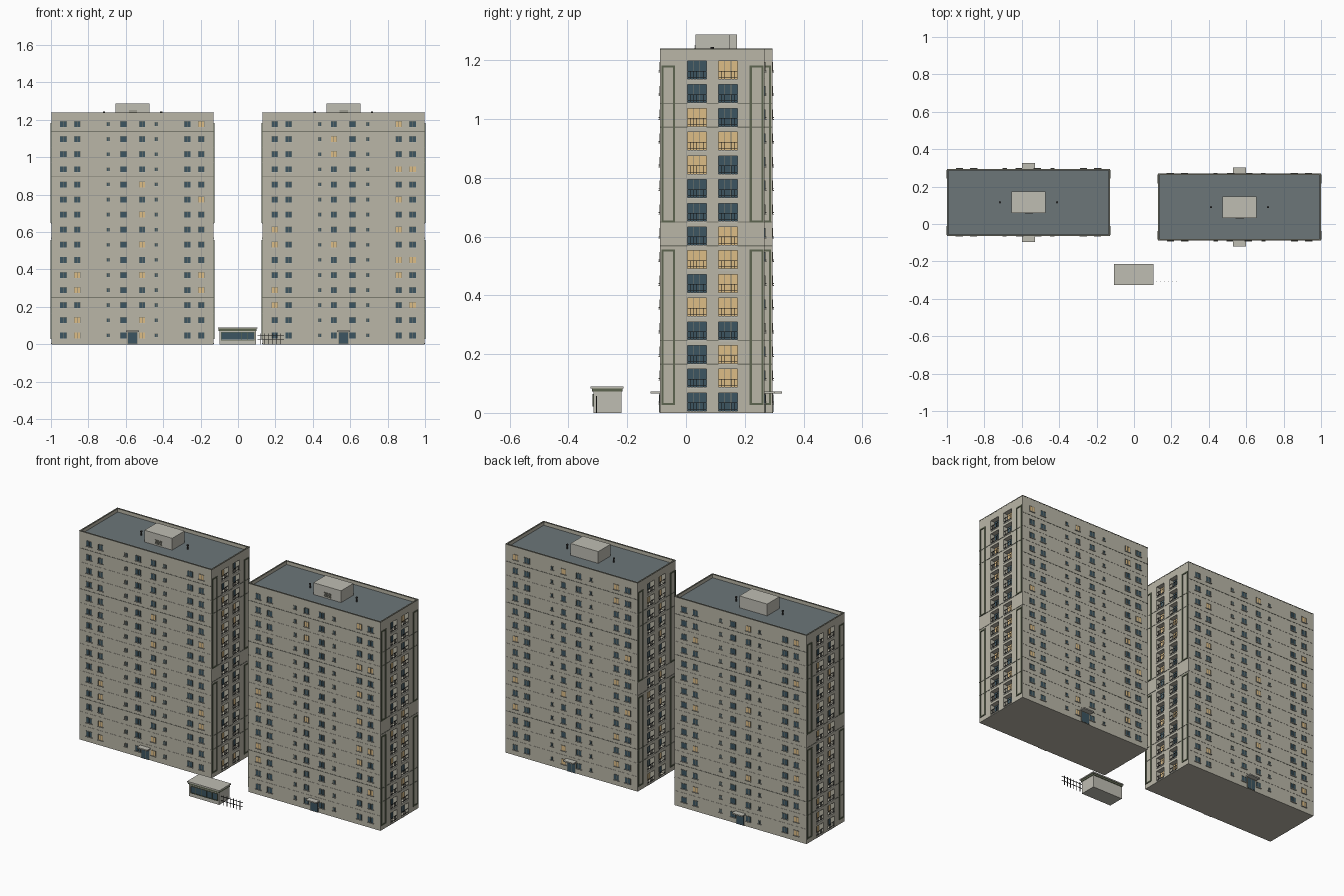
import bpy, bmesh, random
from mathutils import Matrix, Vector

if "Cube" in bpy.data.objects:
    bpy.data.objects.remove(bpy.data.objects["Cube"])

random.seed(4)
COL = {
    "wall": (0.49, 0.47, 0.39, 1), "trim": (0.52, 0.51, 0.45, 1), "roof": (0.15, 0.18, 0.19, 1),
    "green": (0.11, 0.13, 0.08, 1), "glass": (0.045, 0.09, 0.12, 1), "lit": (0.73, 0.51, 0.24, 1),
    "dark": (0.04, 0.04, 0.04, 1), "seam": (0.2, 0.2, 0.16, 1),
}
MATS = {}
for n, c in COL.items():
    MATS[n] = bpy.data.materials.new(n)
    MATS[n].diffuse_color = c
parts = {}


def box(name, mat, x0, x1, y0, y1, z0, z1):
    """Add an axis-aligned box to the named part."""
    bm = parts.setdefault((name, mat), bmesh.new())
    m = Matrix.Translation(((x0 + x1) / 2, (y0 + y1) / 2, (z0 + z1) / 2))
    s = Matrix.Diagonal((abs(x1 - x0), abs(y1 - y0), abs(z1 - z0), 1))
    bmesh.ops.create_cube(bm, size=1, matrix=m @ s)


def pipe(name, mat, x, y, z0, z1, r):
    bm = parts.setdefault((name, mat), bmesh.new())
    bmesh.ops.create_cone(bm, cap_ends=True, segments=8, radius1=r, radius2=r,
                          depth=z1 - z0, matrix=Matrix.Translation((x, y, (z0 + z1) / 2)))


W, D, H = 0.868, 0.356, 1.238      # tower width, depth, height
FLOORS, PITCH = 15, 0.0807
REC = 0.03                         # loggia recess depth
# column offset from the left edge, width, height
COLUMNS = [(0.064, 0.038, 0.032), (0.139, 0.034, 0.032), (0.305, 0.018, 0.02), (0.386, 0.036, 0.032),
           (0.486, 0.032, 0.032), (0.561, 0.018, 0.02), (0.727, 0.036, 0.032), (0.802, 0.034, 0.032)]


def window(n, x, yw, s, z, w, h, lit):
    """Framed window on a wall at yw, facing direction s."""
    a, b, c, d = x - w / 2, x + w / 2, z - h / 2, z + h / 2
    t = 0.0022
    box(n + "_window_panes", "lit" if lit else "glass", a, b, yw, yw + s * 0.0012, c, d)
    fm = "seam"
    for p, q in ((a, a + t), (b - t, b), (x - t / 2, x + t / 2)):
        box(n + "_window_frames", fm, p, q, yw, yw + s * 0.0025, c, d)
    box(n + "_window_frames", fm, a, b, yw, yw + s * 0.0025, d - t, d)
    box(n + "_window_sills", "trim", a - 0.002, b + 0.002, yw, yw + s * 0.006, c - 0.003, c)


def tower(n, cx, cy, lit_cols, flip):
    x0, x1, y0, y1 = cx - W / 2, cx + W / 2, cy - D / 2, cy + D / 2
    # core and roof with parapet
    box(n + "_core", "wall", x0 + REC, x1 - REC, y0, y1, 0, 1.215)
    box(n + "_roof_deck", "roof", x0 + 0.004, x1 - 0.004, y0 + 0.004, y1 - 0.004, 1.212, 1.218)
    for s in (-1, 1):
        e = cy + s * D / 2
        box(n + "_parapet", "wall", x0, x1, e, e - s * 0.006, 1.2, H)
        box(n + "_coping", "seam", x0 - 0.001, x1 + 0.001, e + s * 0.001, e - s * 0.007, H - 0.002, H + 0.002)
        e = cx + s * W / 2
        box(n + "_parapet", "wall", e, e - s * 0.006, y0, y1, 1.2, H)
        box(n + "_coping", "seam", e + s * 0.001, e - s * 0.007, y0, y1, H - 0.002, H + 0.002)
    # lift housing and vents
    box(n + "_lift_housing", "trim", cx - 0.091, cx + 0.091, cy - 0.058, cy + 0.058, 1.21, 1.288)
    for k in range(4):
        z = 1.226 + k * 0.007
        box(n + "_housing_louvre", "seam", cx - 0.02, cx + 0.025, cy - 0.058, cy - 0.061, z, z + 0.004)
    for s in (-1, 1):
        pipe(n + "_roof_vents", "dark", cx + s * 0.153, cy, 1.21, 1.243, 0.004)
        pipe(n + "_roof_vents", "dark", cx + s * 0.153, cy, 1.239, 1.245, 0.006)

    # long facades: windows, panel joints, entrances
    for s in (-1, 1):
        yw = cy + s * D / 2
        for f in range(FLOORS):
            for i, (o, w, h) in enumerate(COLUMNS):
                lit = i in lit_cols and random.random() < 0.3
                o = W - o if s * flip > 0 else o
                window(n, x0 + o, yw, s, f * PITCH + 0.048, w, h, lit)
            z = f * PITCH + 0.006
            if f:
                strong = f in (3, 11, 14)
                box(n + "_facade_joints", "seam" if strong else "wall", x0, x1, yw, yw + s * 0.0012,
                    z, z + (0.004 if strong else 0.0015))
        box(n + "_entrance_canopy", "trim", cx - 0.034, cx + 0.034, yw, yw + s * 0.033, 0.066, 0.073)
        box(n + "_door_frame", "seam", cx - 0.027, cx + 0.027, yw, yw + s * 0.003, 0, 0.066)
        for k in (-1, 1):
            box(n + "_door_leaf", "glass", cx + k * 0.001, cx + k * 0.024, yw, yw + s * 0.004, 0.003, 0.062)

    # end walls: piers, recessed loggias, framed panels
    for s in (-1, 1):
        xe = cx + s * W / 2
        xi = xe - s * REC
        for a, b in ((-D / 2, -0.085), (-0.021, 0.021), (0.085, D / 2)):
            box(n + "_end_piers", "wall", xi, xe, cy + a, cy + b, 0, 1.215)
        for t in (-1, 1):
            a, b = sorted((cy + t * 0.021, cy + t * 0.085))
            box(n + "_loggia_spandrels", "wall", xi, xe, a, b, 0, 0.007)
            for f in range(FLOORS):
                z = f * PITCH
                top = z + PITCH + 0.007 if f < FLOORS - 1 else 1.215
                box(n + "_loggia_spandrels", "wall", xi, xe, a, b, z + 0.068, top)
                box(n + "_loggia_slabs", "trim", xe, xe + s * 0.002, a, b, z + 0.001, z + 0.007)
                lit = random.random() < 0.42
                box(n + "_loggia_glazing", "lit" if lit else "glass", xi, xi + s * 0.002, a, b, z + 0.007, z + 0.068)
                for k in (0.33, 0.66):
                    y = a + (b - a) * k
                    box(n + "_loggia_mullions", "seam", xi, xi + s * 0.004, y - 0.001, y + 0.001, z + 0.007, z + 0.068)
                # railing
                xr = xe - s * 0.003
                for zz in (0.012, 0.033):
                    box(n + "_railings", "dark", xr, xr + s * 0.002, a, b, z + zz, z + zz + 0.0018)
                for k in range(1, 6):
                    y = a + (b - a) * k / 6
                    box(n + "_railings", "dark", xr, xr + s * 0.0015, y - 0.0006, y + 0.0006, z + 0.007, z + 0.033)
            # green frames on the outer piers
            p, q = sorted((cy + t * 0.127, cy + t * 0.174))
            for c, d in ((0.027, 0.557), (0.648, 1.182)):
                g, xo = 0.007, xe + s * 0.004
                for u, v in ((p, p + g), (q - g, q)):
                    box(n + "_panel_frames", "green", xe, xo, u, v, c, d)
                for u, v in ((c, c + g), (d - g, d)):
                    box(n + "_panel_frames", "green", xe, xo, p, q, u, v)
        for f in (2, 3, 7, 8, 12, 13):
            z = f * PITCH + 0.002
            box(n + "_end_joints", "seam", xe, xe + s * 0.0015, y0, y1, z, z + 0.004)


tower("left_tower", -0.564, 0.116, (1, 4, 7), 1)
tower("right_tower", 0.564, 0.09, (0, 1, 4, 7), -1)

# kiosk
box("kiosk_body", "trim", -0.1, 0.097, -0.315, -0.22, 0, 0.08)
box("kiosk_fascia", "green", -0.103, 0.1, -0.32, -0.217, 0.072, 0.083)
box("kiosk_roof", "trim", -0.107, 0.104, -0.325, -0.213, 0.083, 0.09)
box("kiosk_glazing", "glass", -0.088, 0.086, -0.317, -0.314, 0.025, 0.062)
for k in range(6):
    x = -0.09 + k * 0.0352
    box("kiosk_mullions", "green", x, x + 0.002, -0.319, -0.314, 0.022, 0.064)
for z in (0.021, 0.062):
    box("kiosk_mullions", "green", -0.09, 0.088, -0.319, -0.314, z, z + 0.003)

# fence
for k in range(6):
    x = 0.118 + k * 0.0215
    box("fence_posts", "dark", x, x + 0.003, -0.3065, -0.3035, 0, 0.057)
for z in (0.022, 0.047):
    box("fence_rails", "dark", 0.104, 0.245, -0.306, -0.304, z, z + 0.003)

# turn every part into an object
for (name, mat), bm in parts.items():
    label = name + ("_lit" if mat == "lit" else "")
    me = bpy.data.meshes.new(label)
    bm.to_mesh(me)
    bm.free()
    me.materials.append(MATS[mat])
    bpy.context.collection.objects.link(bpy.data.objects.new(label, me))

for m in bpy.data.materials:
    if m.users and not m.is_grease_pencil:
        m.use_nodes = True
        m.node_tree.nodes["Principled BSDF"].inputs["Base Color"].default_value = m.diffuse_color
